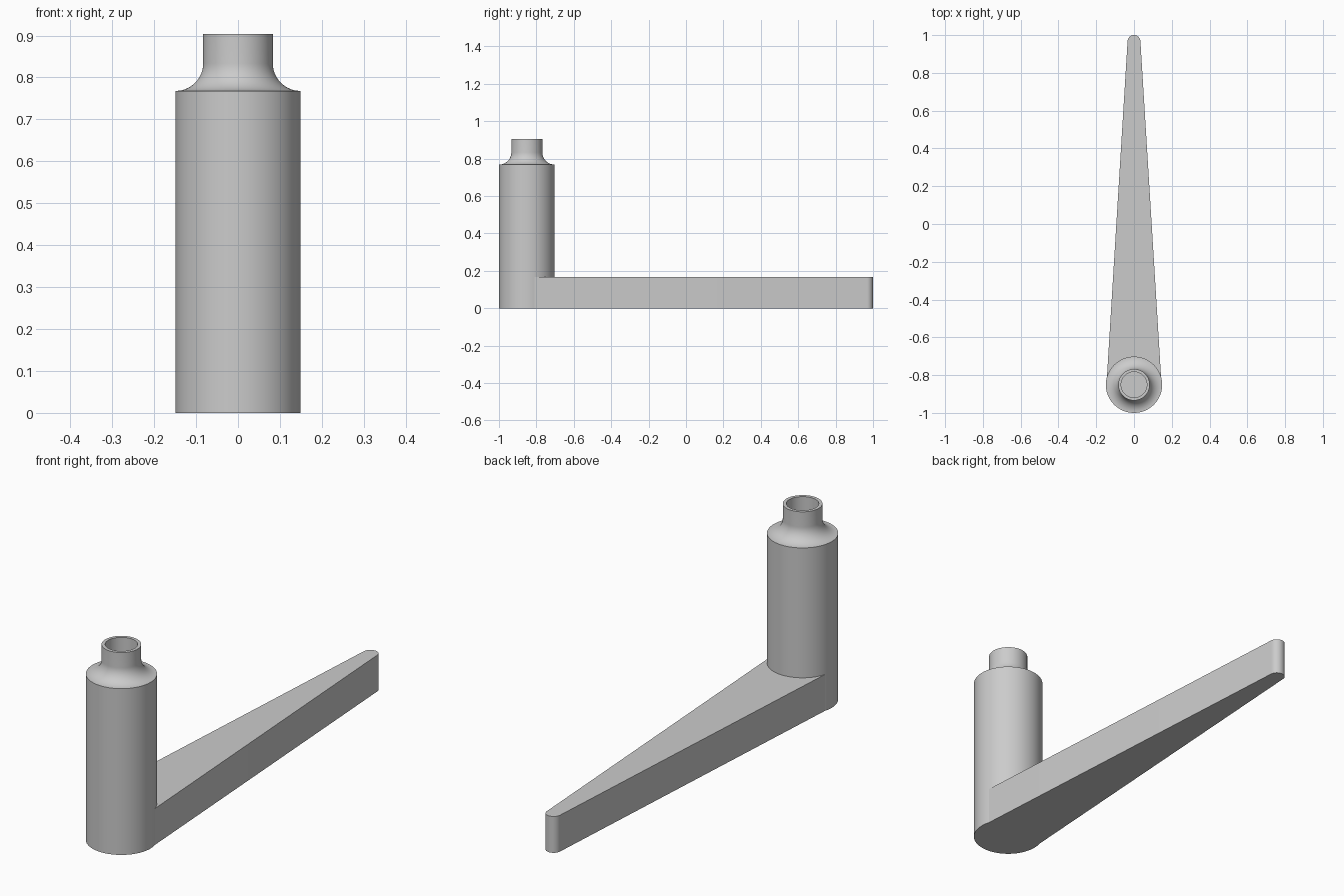
import bpy, bmesh, math

if "Cube" in bpy.data.objects:
    bpy.data.objects.remove(bpy.data.objects["Cube"])

grey = bpy.data.materials.new("plain_grey")
grey.diffuse_color = (0.6, 0.6, 0.6, 1)
grey.use_nodes = True
grey.node_tree.nodes["Principled BSDF"].inputs["Base Color"].default_value = grey.diffuse_color

BASE_Y = -0.851   # axis of the upright post
SEG = 96


def finish(name, bm, y=0.0):
    bmesh.ops.remove_doubles(bm, verts=bm.verts, dist=1e-5)
    bmesh.ops.recalc_face_normals(bm, faces=bm.faces)
    me = bpy.data.meshes.new(name)
    bm.to_mesh(me)
    bm.free()
    me.materials.append(grey)
    ob = bpy.data.objects.new(name, me)
    ob.location.y = y
    bpy.context.collection.objects.link(ob)
    bpy.ops.object.select_all(action='DESELECT')
    ob.select_set(True)
    bpy.context.view_layer.objects.active = ob
    bpy.ops.object.shade_smooth_by_angle(angle=math.radians(30))
    return ob


# Upright post: cylinder, concave shoulder, hollow neck
R, NECK, BORE = 0.149, 0.083, 0.068
SHOULDER, TOP, BORE_FLOOR = 0.768, 0.904, 0.77
fillet = R - NECK
profile = [(0, 0), (R, 0), (R, SHOULDER)]
for i in range(1, 17):
    a = math.pi / 2 * i / 16
    profile.append((R - fillet * math.sin(a),
                    SHOULDER + fillet * (1 - math.cos(a))))
profile += [(NECK, TOP), (BORE, TOP), (BORE, BORE_FLOOR), (0, BORE_FLOOR)]

bm = bmesh.new()
verts = [bm.verts.new((r, 0, z)) for r, z in profile]
edges = [bm.edges.new(pair) for pair in zip(verts, verts[1:])]
bmesh.ops.spin(bm, geom=verts + edges, cent=(0, 0, 0), axis=(0, 0, 1),
               angle=2 * math.pi, steps=SEG, use_duplicate=False)
finish("hollow_post", bm, BASE_Y)

# Tapered arm: two round ends joined by tangent sides, extruded upward
ARM_R, TIP_R, ARM_H = 0.1455, 0.034, 0.168
TIP_Y = 1.0 - TIP_R
tilt = math.asin((ARM_R - TIP_R) / (TIP_Y - BASE_Y))


def arc(cy, r, start, end, n):
    return [(r * math.cos(start + (end - start) * i / n),
             cy + r * math.sin(start + (end - start) * i / n)) for i in range(n + 1)]


outline = (arc(TIP_Y, TIP_R, tilt, math.pi - tilt, 24)
           + arc(BASE_Y, ARM_R, math.pi - tilt, 2 * math.pi + tilt, 40))
bm = bmesh.new()
face = bm.faces.new([bm.verts.new((x, y, 0)) for x, y in outline])
ext = bmesh.ops.extrude_face_region(bm, geom=[face], use_keep_orig=True)
top = [v for v in ext["geom"] if isinstance(v, bmesh.types.BMVert)]
bmesh.ops.translate(bm, verts=top, vec=(0, 0, ARM_H))
finish("tapered_arm", bm)
